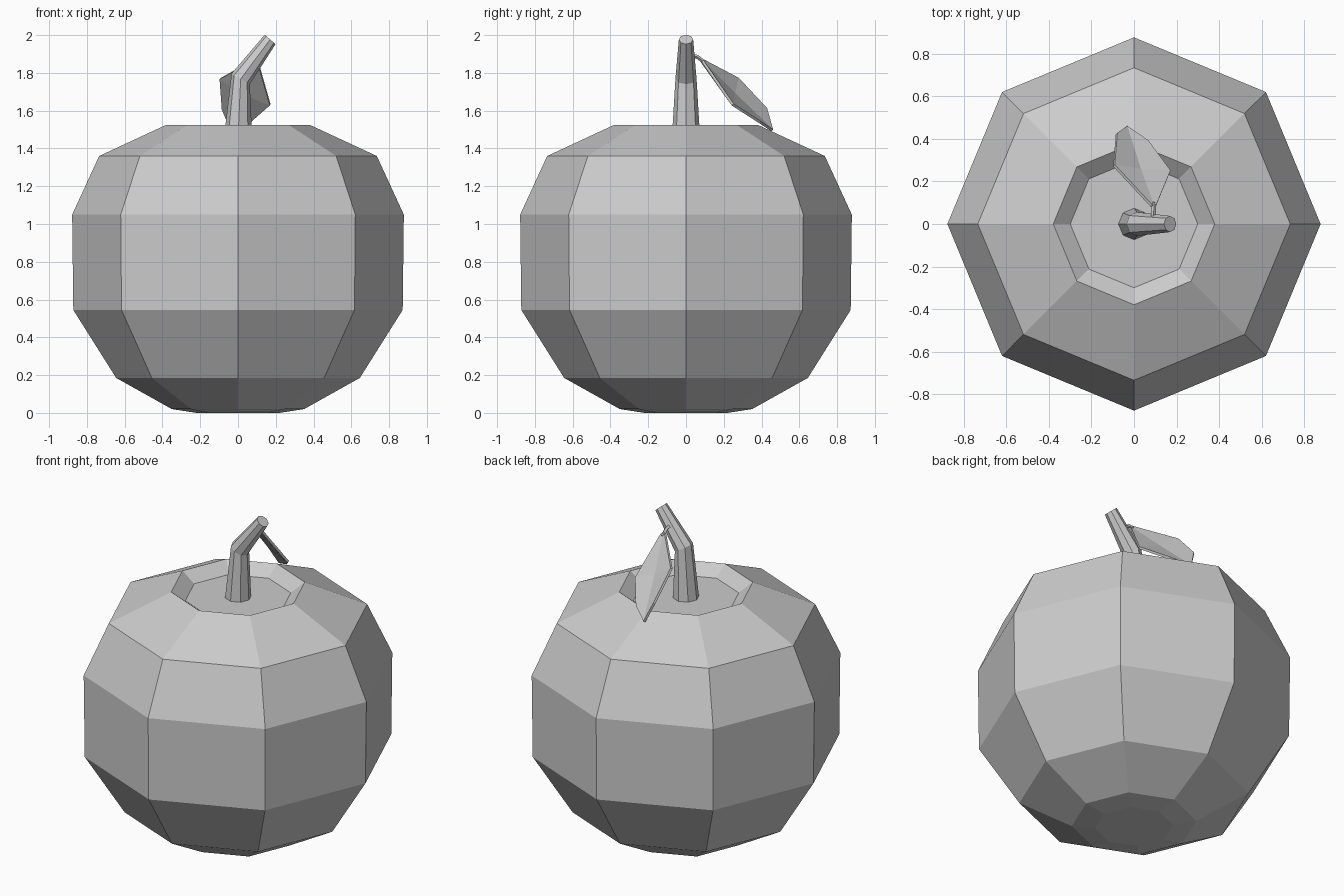
import bpy, bmesh, math
from mathutils import Vector

cube = bpy.data.objects.get("Cube")
if cube:
    bpy.data.objects.remove(cube, do_unlink=True)

# One plain grey for everything
GREY = (0.6, 0.6, 0.6, 1)
mat = bpy.data.materials.new("plain grey")
mat.use_nodes = True
mat.diffuse_color = GREY
bsdf = mat.node_tree.nodes["Principled BSDF"]
bsdf.inputs["Base Color"].default_value = GREY
bsdf.inputs["Roughness"].default_value = 0.8

SIDES = 8


def finish(name, bm):
    bmesh.ops.recalc_face_normals(bm, faces=bm.faces)
    mesh = bpy.data.meshes.new(name)
    bm.to_mesh(mesh)
    bm.free()
    mesh.materials.append(mat)
    obj = bpy.data.objects.new(name, mesh)
    bpy.context.collection.objects.link(obj)
    return obj


def loft(name, rings, sides=SIDES):
    """Skin rings of (centre, radius, axis) into a closed, faceted solid."""
    bm = bmesh.new()
    loops = []
    for centre, radius, axis in rings:
        turn = Vector((0, 0, 1)).rotation_difference(Vector(axis))
        loops.append([bm.verts.new(Vector(centre) + turn @ Vector(
            (radius * math.cos(a), radius * math.sin(a), 0)))
            for a in (math.tau * i / sides for i in range(sides))])
    for low, high in zip(loops, loops[1:]):
        for i in range(sides):
            j = (i + 1) % sides
            bm.faces.new((low[i], low[j], high[j], high[i]))
    bm.faces.new(loops[0][::-1])
    bm.faces.new(loops[-1])
    return finish(name, bm)


# Fruit body: eight-sided turned profile with a shallow hollow on top
profile = [(0.22, 0), (0.35, 0.02), (0.645, 0.185), (0.872, 0.545),
           (0.878, 1.05), (0.735, 1.36), (0.38, 1.525), (0.3, 1.465)]
loft("fruit_body", [((0, 0, z), r, (0, 0, 1)) for r, z in profile])

# Bent, tapering stem
loft("stem", [((0, 0, 1.45), 0.075, (0, 0, 1)),
              ((0.014, 0, 1.768), 0.056, (0.4, 0, 0.7)),
              ((0.17, 0, 1.977), 0.038, (0.65, 0, 0.76))])

# Leaf stalk
loft("leaf_stalk", [((0.09, 0.03, 1.89), 0.011, (0, 1, 0)),
                    ((0.093, 0.06, 1.885), 0.011, (0, 1, -0.4)),
                    ((0.093, 0.1, 1.855), 0.009, (0, 1, -0.8))], 4)

# Leaf: two halves folded along a midrib
bm = bmesh.new()
neck, rib, tip, l0, l1, l2, r0, r1, r2 = [bm.verts.new(p) for p in (
    (0.093, 0.08, 1.865), (0.03, 0.255, 1.69), (-0.035, 0.457, 1.495),
    (0.083, 0.085, 1.87), (-0.094, 0.275, 1.77), (-0.082, 0.425, 1.61),
    (0.105, 0.09, 1.86), (0.17, 0.247, 1.632), (0.065, 0.39, 1.54))]
for quad in ((neck, rib, l1, l0), (rib, tip, l2, l1),
             (neck, r0, r1, rib), (rib, r1, r2, tip)):
    bm.faces.new(quad)
leaf = finish("leaf", bm)
thick = leaf.modifiers.new("thickness", "SOLIDIFY")
thick.thickness = 0.014
thick.offset = 0
